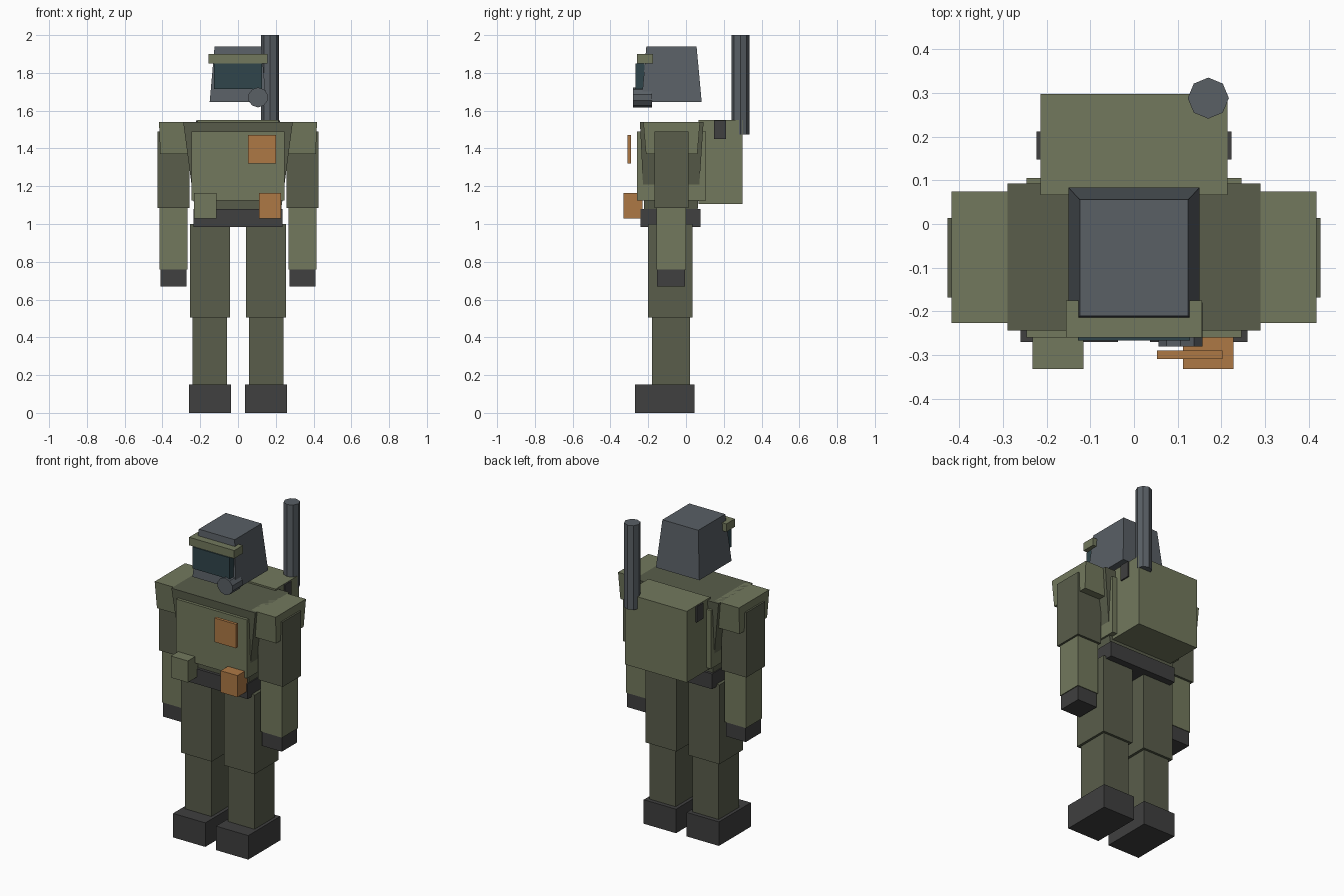
import bpy, bmesh, math

if "Cube" in bpy.data.objects:
    bpy.data.objects.remove(bpy.data.objects["Cube"])


def material(name, rgb):
    m = bpy.data.materials.new(name)
    m.diffuse_color = (*rgb, 1)
    m.use_nodes = True
    m.node_tree.nodes["Principled BSDF"].inputs["Base Color"].default_value = m.diffuse_color
    return m


OLIVE = material("olive", (0.17, 0.19, 0.11))
DRAB = material("drab", (0.10, 0.11, 0.07))
BLACK = material("black", (0.05, 0.05, 0.05))
STEEL = material("steel", (0.10, 0.115, 0.13))
GLASS = material("glass", (0.03, 0.06, 0.07))
ORANGE = material("orange", (0.42, 0.19, 0.06))


def finish(bm, name, mat):
    bmesh.ops.recalc_face_normals(bm, faces=bm.faces)
    mesh = bpy.data.meshes.new(name)
    bm.to_mesh(mesh)
    bm.free()
    mesh.materials.append(mat)
    ob = bpy.data.objects.new(name, mesh)
    bpy.context.collection.objects.link(ob)
    return ob


def box(name, x, y, z, mat, low=None, mirror=False):
    """Box from ranges; low = (x range, y range) of a tapered bottom face."""
    lx, ly = low or (x, y)
    bm = bmesh.new()
    bmesh.ops.create_cube(bm, size=1)
    for v in bm.verts:
        i, j, k = (int(c > 0) for c in v.co)
        v.co = ((x if k else lx)[i], (y if k else ly)[j], z[k])
    ob = finish(bm, name, mat)
    if mirror:
        ob.modifiers.new("Mirror", 'MIRROR')
    return ob


def rod(name, centre, r, length, sides, mat, along_y=False):
    bm = bmesh.new()
    bmesh.ops.create_cone(bm, cap_ends=True, segments=sides,
                          radius1=r, radius2=r, depth=length)
    ob = finish(bm, name, mat)
    ob.location = centre
    if along_y:
        ob.rotation_euler.x = math.pi / 2
    return ob


# Legs
box("boots", (0.037, 0.26), (-0.27, 0.046), (0, 0.15), BLACK, mirror=True)
box("shins", (0.058, 0.24), (-0.18, 0.02), (0.14, 0.51), DRAB, mirror=True)
box("thighs", (0.042, 0.255), (-0.20, 0.035), (0.505, 1.0), DRAB, mirror=True)

# Trunk
box("belt", (-0.235, 0.235), (-0.24, 0.078), (0.985, 1.08), BLACK)
box("torso", (-0.29, 0.29), (-0.244, 0.093), (1.05, 1.54), DRAB,
    low=((-0.225, 0.225), (-0.22, 0.06)))
box("vest", (-0.246, 0.246), (-0.26, 0.105), (1.125, 1.49), OLIVE)
box("chest_patch", (0.053, 0.202), (-0.309, -0.29), (1.32, 1.47), ORANGE)
box("left_pouch", (-0.232, -0.115), (-0.332, -0.23), (1.03, 1.165), OLIVE)
box("right_pouch", (0.112, 0.228), (-0.332, -0.23), (1.03, 1.165), ORANGE)

# Arms
box("shoulder_pads", (0.25, 0.418), (-0.226, 0.074), (1.37, 1.54), OLIVE,
    low=((0.26, 0.412), (-0.212, 0.06)), mirror=True)
box("upper_arms", (0.257, 0.427), (-0.168, 0.014), (1.085, 1.49), DRAB, mirror=True)
box("forearms", (0.267, 0.415), (-0.157, 0.0), (0.76, 1.09), OLIVE, mirror=True)
box("hands", (0.273, 0.41), (-0.153, -0.004), (0.67, 0.765), BLACK, mirror=True)

# Head
box("helmet", (-0.124, 0.124), (-0.21, 0.056), (1.645, 1.94), STEEL,
    low=((-0.15, 0.15), (-0.236, 0.083)))
box("visor", (-0.128, 0.128), (-0.267, -0.22), (1.715, 1.85), GLASS)
box("brow", (-0.156, 0.156), (-0.26, -0.175), (1.85, 1.9), OLIVE)
rod("breather", (0.106, -0.23, 1.67), 0.053, 0.1, 10, STEEL, along_y=True)

# Backpack
box("backpack", (-0.214, 0.214), (0.066, 0.298), (1.105, 1.55), OLIVE)
box("pack_clips", (0.17, 0.223), (0.148, 0.212), (1.45, 1.548), BLACK, mirror=True)
rod("antenna", (0.17, 0.288, 1.737), 0.047, 0.526, 8, STEEL)
